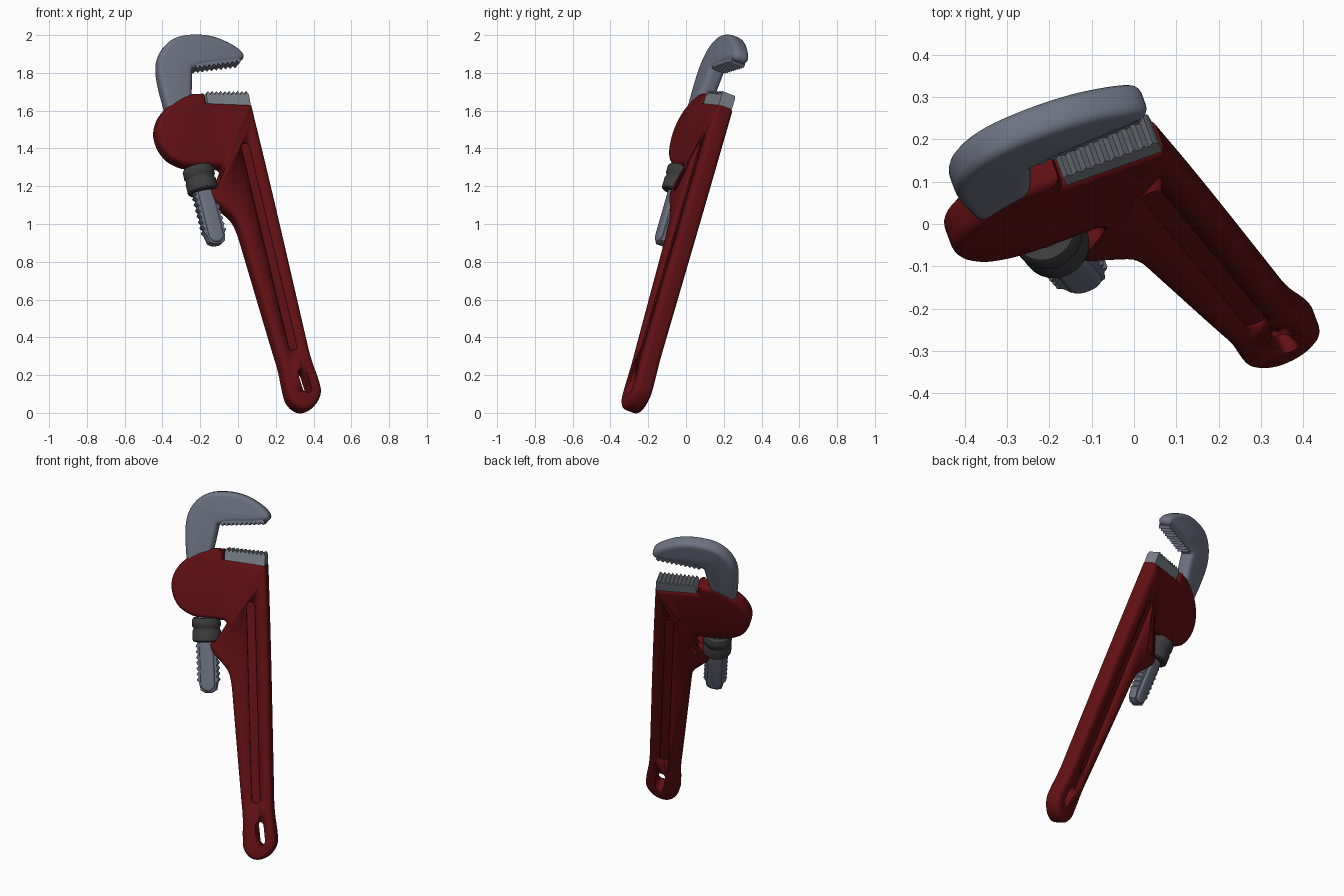
import bpy, bmesh, math
from mathutils import Vector, Matrix

if "Cube" in bpy.data.objects:
    bpy.data.objects.remove(bpy.data.objects["Cube"])

# Tilted frame of the wrench: U across, V along the handle, N out of the flat face
V = Vector((-0.220, 0.272, 0.937)).normalized()
N = Vector((0.328, -0.884, 0.334))
N = (N - V * N.dot(V)).normalized()
U = V.cross(N)
O = Vector((0, -0.046, 1.0))
FRAME = Matrix.Translation(O) @ Matrix((U, V, N)).transposed().to_4x4()


def mat(name, col):
    m = bpy.data.materials.new(name)
    m.diffuse_color = (*col, 1)
    m.use_nodes = True
    m.node_tree.nodes["Principled BSDF"].inputs["Base Color"].default_value = m.diffuse_color
    return m


RED = mat("red paint", (0.12, 0.005, 0.006))
STEEL = mat("steel", (0.155, 0.17, 0.225))
PALE = mat("pale steel", (0.20, 0.22, 0.25))
DARK = mat("dark nut", (0.045, 0.045, 0.045))


def loc(x, z):
    """Front view x, z to in-plane u, v."""
    y = (N.dot(O) - N.x * x - N.z * z) / N.y
    p = Vector((x, y, z)) - O
    return Vector((p.dot(U), p.dot(V)))


def chaikin(pts, n):
    for _ in range(n):
        out = []
        for a, b in zip(pts, pts[1:] + pts[:1]):
            out += [a * 0.75 + b * 0.25, a * 0.25 + b * 0.75]
        pts = out
    return pts


def clean(pts):
    out = []
    for p in pts:
        if not out or (p - out[-1]).length > 1e-3:
            out.append(p)
    if (out[0] - out[-1]).length < 1e-3:
        out.pop()
    area = sum(a.x * b.y - a.y * b.x for a, b in zip(out, out[1:] + out[:1]))
    return out if area > 0 else out[::-1]


def inset(pts, d):
    out = []
    for i, p in enumerate(pts):
        a, b = (p - pts[i - 1]).normalized(), (pts[(i + 1) % len(pts)] - p).normalized()
        n1, n2 = Vector((-a.y, a.x)), Vector((-b.y, b.x))
        out.append(p + (n1 + n2) * d / max(0.5, 1 + n1.dot(n2)))
    return out


def finish(name, bm, m, angle=40):
    bmesh.ops.recalc_face_normals(bm, faces=bm.faces)
    me = bpy.data.meshes.new(name)
    bm.to_mesh(me)
    bm.free()
    me.materials.append(m)
    ob = bpy.data.objects.new(name, me)
    bpy.context.collection.objects.link(ob)
    ob.matrix_world = FRAME
    bpy.context.view_layer.objects.active = ob
    ob.select_set(True)
    bpy.ops.object.shade_smooth_by_angle(angle=math.radians(angle))
    ob.select_set(False)
    return ob


def slab(name, pts, thick, r, m, smooth=0, w=0.0, steps=4):
    """Extruded outline (local u, v) with rounded rims."""
    pts = clean(chaikin(pts, smooth))
    prof = [(0, thick / 2)]
    if r:
        prof = [(r * (1 - math.sin(t)), thick / 2 - r * (1 - math.cos(t)))
                for t in (math.pi / 2 * k / steps for k in range(steps + 1))]
    prof = prof + [(d, -h) for d, h in reversed(prof)]
    if r:
        prof = [(d, h) for d, h in prof]
    bm = bmesh.new()
    rings = [[bm.verts.new((p.x, p.y, h + w)) for p in inset(pts, d)] for d, h in prof]
    n = len(pts)
    for a, b in zip(rings, rings[1:]):
        for i in range(n):
            bm.faces.new((a[i], a[(i + 1) % n], b[(i + 1) % n], b[i]))
    bm.faces.new(rings[0])
    bm.faces.new(rings[-1][::-1])
    return finish(name, bm, m)


def path(*xz):
    return [loc(x, z) for x, z in xz]


def zigzag(a, b, n, h):
    """Teeth from a to b, tips standing h to the left of the path."""
    d = (b - a) / n
    side = Vector((-d.y, d.x)).normalized() * h
    out = []
    for i in range(n):
        out += [a + d * i, a + d * (i + 0.5) + side]
    return out + [b]


def capsule(a, b, r):
    d = (b - a).normalized()
    s = Vector((-d.y, d.x))
    return [c + (s * math.cos(t) + d * sg * math.sin(t)) * r * k
            for c, sg, k in ((a, -1, 1), (b, 1, -1))
            for t in (math.pi * j / 8 for j in range(9))
            for sg in (-1,)]


def cut(target, name, pts, thick, r, w):
    c = slab(name, pts, thick, r, RED, w=w)
    c.hide_render = True
    c.hide_viewport = True
    c.display_type = 'WIRE'
    mod = target.modifiers.new(name, 'BOOLEAN')
    mod.operation, mod.object, mod.solver = 'DIFFERENCE', c, 'EXACT'


# Red head and handle
body = slab("handle_body", path(
    (0.06, 1.62), (0.06, 1.62), (-0.18, 1.63), (-0.18, 1.63), (-0.19, 1.68), (-0.19, 1.68),
    (-0.27, 1.68), (-0.35, 1.64), (-0.415, 1.58), (-0.445, 1.5), (-0.43, 1.42), (-0.385, 1.35),
    (-0.33, 1.315), (-0.27, 1.295), (-0.13, 1.295), (-0.10, 1.295), (-0.085, 1.27), (-0.075, 1.20),
    (-0.09, 1.18), (-0.13, 1.195), (-0.16, 1.18), (-0.15, 1.125), (-0.07, 1.06), (-0.025, 1.02),
    (0.005, 0.955), (0.03, 0.87), (0.19, 0.33), (0.22, 0.235), (0.24, 0.13), (0.26, 0.05),
    (0.325, 0.0), (0.395, 0.02), (0.435, 0.09), (0.42, 0.16), (0.375, 0.28), (0.345, 0.41),
    (0.167, 1.18)), 0.10, 0.026, RED, smooth=2)

# Long grooves on both faces and the hanging hole
groove = capsule(loc(0.025, 1.39), loc(0.275, 0.34), 0.026)
for side, tag in ((1, "front"), (-1, "back")):
    cut(body, "groove_cutter_" + tag, groove, 0.024, 0, 0.05 * side)
cut(body, "hole_cutter", capsule(loc(0.325, 0.195), loc(0.35, 0.115), 0.026), 0.3, 0, 0)

# Hook jaw with its upper shank
slab("hook_jaw", path(
    (-0.255, 1.62), (-0.25, 1.74), (-0.25, 1.81), (-0.25, 1.81), (-0.20, 1.83), (-0.02, 1.85),
    (0.02, 1.86), (0.025, 1.895), (-0.03, 1.94), (-0.125, 1.985), (-0.23, 2.0), (-0.34, 1.985),
    (-0.405, 1.93), (-0.435, 1.85), (-0.425, 1.75), (-0.39, 1.62), (-0.36, 1.52), (-0.27, 1.5)),
    0.088, 0.028, STEEL, smooth=2)

# Upper jaw teeth
a, b = loc(-0.24, 1.822), loc(0.005, 1.855)
slab("upper_jaw_teeth", zigzag(b, a, 10, 0.016) + [a + Vector((0.03, 0.03)), b + Vector((-0.02, 0.03))],
     0.078, 0, STEEL)

# Lower jaw block with teeth
a, b = loc(-0.18, 1.672), loc(0.045, 1.672)
slab("lower_jaw", zigzag(a, b, 10, 0.02) + path((0.058, 1.60), (-0.17, 1.60)), 0.078, 0, PALE)

# Lower shank: smooth core and threaded sides
top, end = loc(-0.225, 1.34), loc(-0.124, 0.935)
slab("shank_core", capsule(top, end, 0.042), 0.076, 0.014, STEEL)
side = Vector((0.054, 0))
lo = end + Vector((0, 0.01))
slab("shank_thread", zigzag(lo - side, top - side, 13, 0.012) + zigzag(top + side, lo + side, 13, 0.012)
     + [end + Vector((0.045, -0.035)), end + Vector((0.02, -0.05)),
        end + Vector((-0.02, -0.05)), end + Vector((-0.045, -0.035))], 0.05, 0.006, STEEL, steps=2)

# Adjusting nut, turned around the shank
c = loc(-0.199, 1.232)
bm = bmesh.new()
prof = [(0.045, -0.07), (0.074, -0.07), (0.082, -0.062), (0.082, -0.008), (0.077, 0.0), (0.077, 0.012),
        (0.083, 0.02), (0.083, 0.058), (0.075, 0.07), (0.045, 0.07)]
S = 40
rings = [[bm.verts.new((c.x + r * math.cos(2 * math.pi * i / S), c.y + h, r * math.sin(2 * math.pi * i / S)))
          for i in range(S)] for r, h in prof]
for p, q in zip(rings, rings[1:] + rings[:1]):
    for i in range(S):
        bm.faces.new((p[i], p[(i + 1) % S], q[(i + 1) % S], q[i]))
finish("adjusting_nut", bm, DARK)
